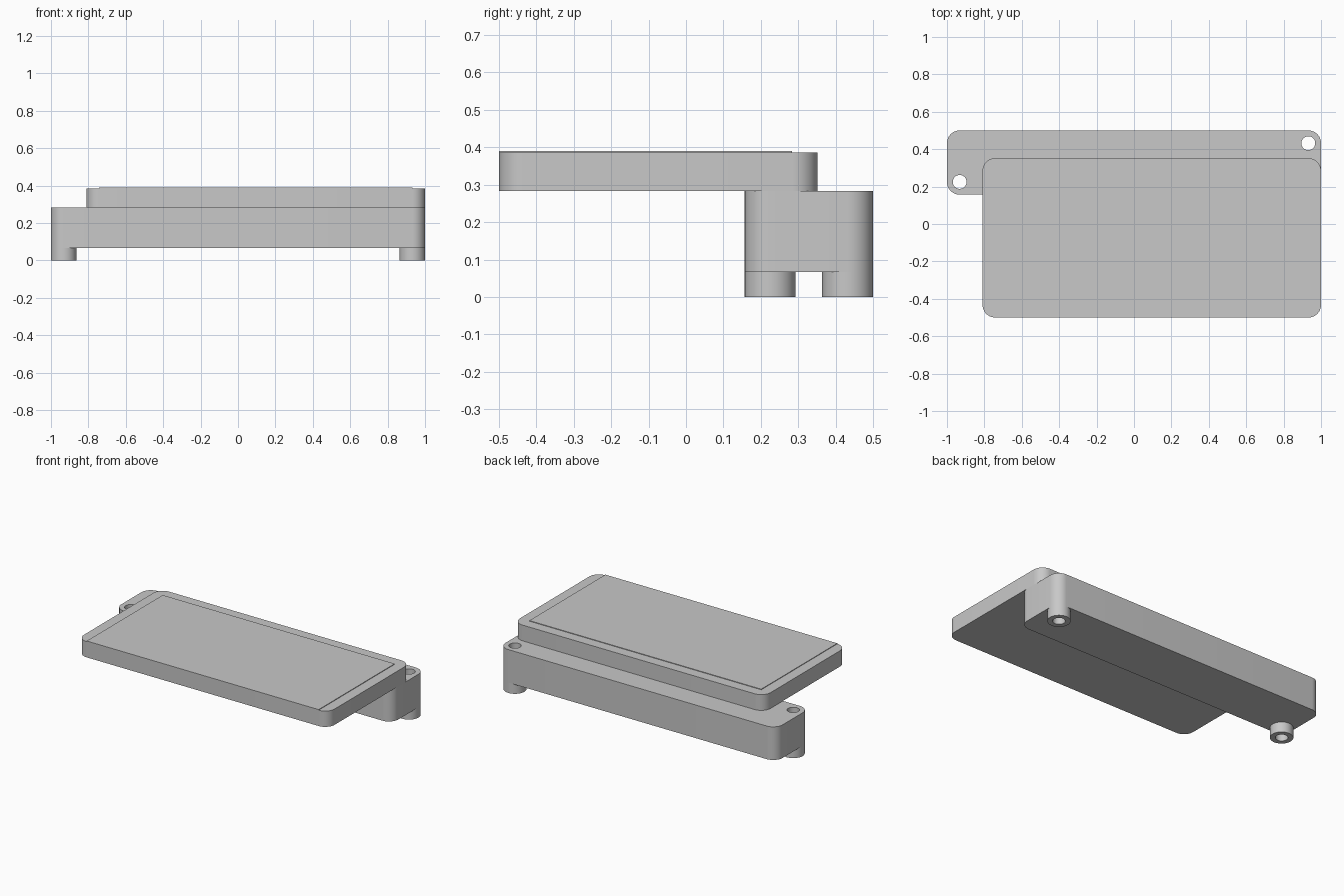
import bpy
import bmesh
import math

cube = bpy.data.objects.get("Cube")
if cube:
    bpy.data.objects.remove(cube, do_unlink=True)

grey = bpy.data.materials.new("plain grey")
grey.use_nodes = True
colour = (0.58, 0.58, 0.58, 1)
grey.diffuse_color = colour
grey.node_tree.nodes["Principled BSDF"].inputs["Base Color"].default_value = colour

RADIUS = 0.068       # corner rounding, shared with the feet
HOLE = 0.037
BASE_Z, DECK_Z, RIM_Z, TOP_Z = 0.067, 0.283, 0.386, 0.39


def finish(name, bm):
    bmesh.ops.recalc_face_normals(bm, faces=bm.faces)
    mesh = bpy.data.meshes.new(name)
    bm.to_mesh(mesh)
    bm.free()
    mesh.materials.append(grey)
    obj = bpy.data.objects.new(name, mesh)
    bpy.context.collection.objects.link(obj)
    return obj


def smooth(obj):
    bpy.ops.object.select_all(action="DESELECT")
    obj.select_set(True)
    bpy.context.view_layer.objects.active = obj
    bpy.ops.object.shade_smooth_by_angle(angle=math.radians(30))


def arc(cx, cy, r, start, sweep, steps):
    angles = [math.radians(start + sweep * i / steps) for i in range(steps + 1)]
    return [(cx + r * math.cos(a), cy + r * math.sin(a)) for a in angles]


def slab(name, x0, x1, y0, y1, z0, z1, r):
    """Upright block with rounded vertical corners (square if r is 0)."""
    corners = [(x1 - r, y1 - r), (x0 + r, y1 - r), (x0 + r, y0 + r), (x1 - r, y0 + r)]
    outline = []
    for i, (cx, cy) in enumerate(corners):
        outline += arc(cx, cy, r, 90 * i, 90, 12) if r else [(cx, cy)]
    bm = bmesh.new()
    face = bm.faces.new([bm.verts.new((x, y, z0)) for x, y in outline])
    grown = bmesh.ops.extrude_face_region(bm, geom=[face], use_keep_orig=True)
    top = [v for v in grown["geom"] if isinstance(v, bmesh.types.BMVert)]
    bmesh.ops.translate(bm, verts=top, vec=(0, 0, z1 - z0))
    return finish(name, bm)


def tube(name, cx, cy, z0, z1):
    """Ring-shaped foot with an open bore."""
    bm = bmesh.new()
    loops = []
    for r, z in ((RADIUS, z0), (RADIUS, z1), (HOLE, z1), (HOLE, z0)):
        loops.append([bm.verts.new((x, y, z)) for x, y in arc(cx, cy, r, 0, 360, 48)[:-1]])
    for a, b in zip(loops, loops[1:] + loops[:1]):
        for i in range(len(a)):
            j = (i + 1) % len(a)
            bm.faces.new((a[i], a[j], b[j], b[i]))
    return finish(name, bm)


# Rear mounting bar, with a screw bore at two opposite corners
bar = slab("mounting_bar", -1, 1, 0.157, 0.5, BASE_Z, DECK_Z, RADIUS)
screws = {"right": (-1 + RADIUS, 0.157 + RADIUS), "left": (1 - RADIUS, 0.5 - RADIUS)}
for side, (x, y) in screws.items():
    bm = bmesh.new()
    bmesh.ops.create_cone(bm, cap_ends=True, segments=48, radius1=HOLE, radius2=HOLE, depth=1)
    bmesh.ops.translate(bm, verts=bm.verts, vec=(x, y, 0.2))
    cutter = finish(side + "_bore_cutter", bm)
    cutter.hide_render = True
    cutter.hide_set(True)
    cut = bar.modifiers.new(side + " bore", "BOOLEAN")
    cut.operation = "DIFFERENCE"
    cut.solver = "EXACT"
    cut.object = cutter

# Bake the bores, then remove the cutters
bpy.context.view_layer.update()
baked = bpy.data.meshes.new_from_object(bar.evaluated_get(bpy.context.evaluated_depsgraph_get()))
bar.modifiers.clear()
bar.data = baked
for side in screws:
    bpy.data.objects.remove(bpy.data.objects[side + "_bore_cutter"], do_unlink=True)
smooth(bar)

# Feet under the bores
for side, (x, y) in screws.items():
    smooth(tube(side + "_foot", x, y, 0, BASE_Z))

# Overhanging upper case and its slightly raised panel
smooth(slab("upper_case", -0.81, 1, -0.5, 0.352, DECK_Z, RIM_Z, RADIUS))
slab("raised_panel", -0.81 + RADIUS, 1 - RADIUS, -0.5, 0.284, RIM_Z, TOP_Z, 0)
